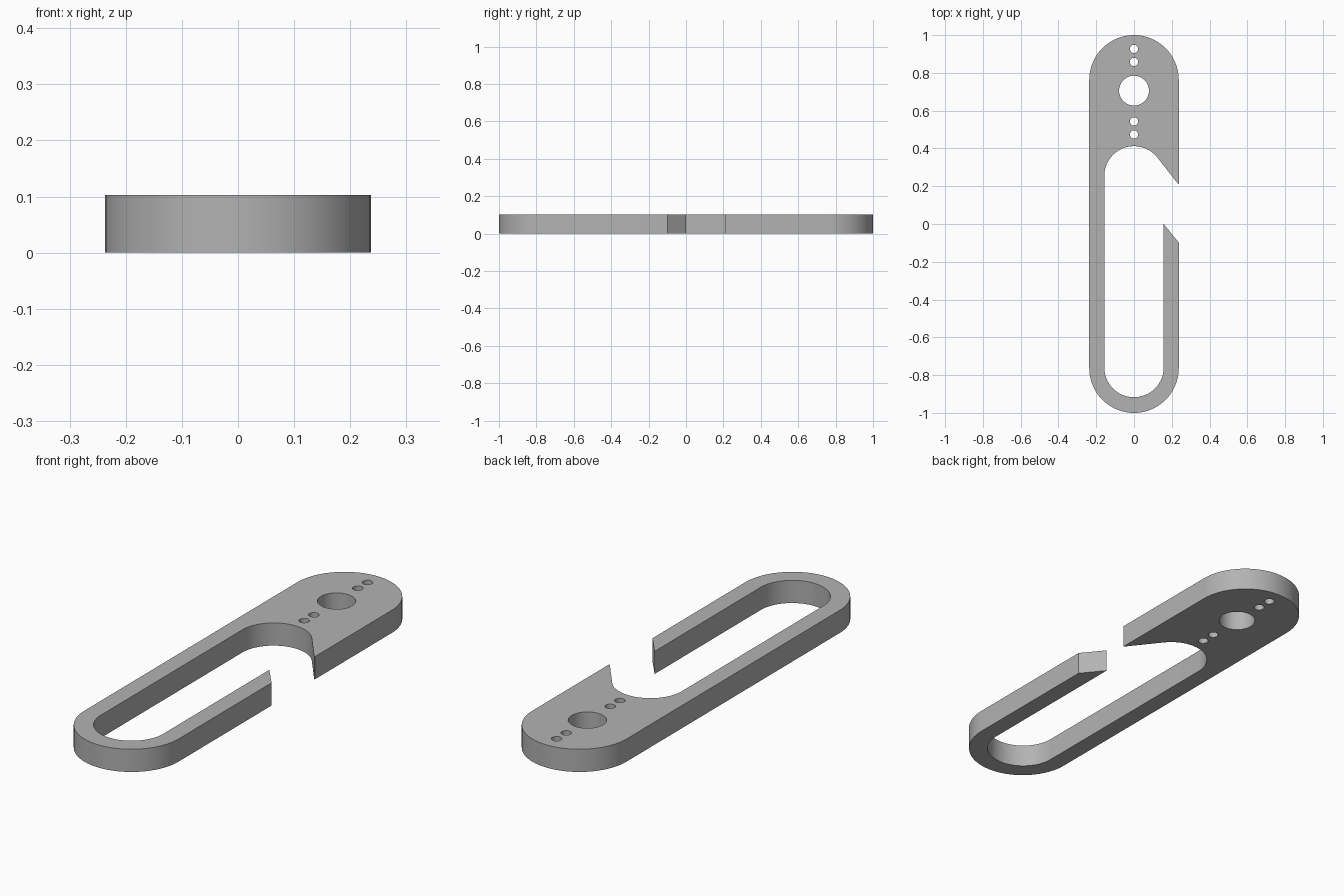
import bpy, bmesh, math

if "Cube" in bpy.data.objects:
    bpy.data.objects.remove(bpy.data.objects["Cube"])

HEIGHT = 0.103
R_OUT, R_IN = 0.237, 0.157
Y_END = 1.0 - R_OUT        # centre of the outer end arcs
Y_SLOT_LOW, Y_SLOT_TOP = -0.76, 0.255


def arc(cy, r, start, end, n):
    """Points on an arc centred on the y axis, angles in degrees."""
    return [(r * math.cos(math.radians(start + (end - start) * i / n)),
             cy + r * math.sin(math.radians(start + (end - start) * i / n)))
            for i in range(n + 1)]


# Open-loop outline: outside from the upper tip round to the lower tip, then back inside
outline = [(0.237, 0.212)]
outline += arc(Y_END, R_OUT, 0, 180, 48)
outline += arc(-Y_END, R_OUT, 180, 360, 48)
outline += [(0.237, -0.098), (R_IN, 0.0)]
outline += arc(Y_SLOT_LOW, R_IN, 0, -180, 40)
outline += arc(Y_SLOT_TOP, R_IN, 180, 38, 34)
outline += [(0.232, 0.214)]

# Large hole and two pairs of small holes
loops = [outline, arc(0.706, 0.079, 0, 360, 40)[:-1]]
for y in (0.927, 0.858, 0.543, 0.474):
    loops.append(arc(y, 0.022, 0, 360, 24)[:-1])

bm = bmesh.new()
edges = []
for pts in loops:
    vs = [bm.verts.new((x, y, 0)) for x, y in pts]
    edges += [bm.edges.new((vs[i - 1], vs[i])) for i in range(len(vs))]
bmesh.ops.triangle_fill(bm, use_beauty=True, use_dissolve=False, edges=edges)

# Thicken the flat profile
ext = bmesh.ops.extrude_face_region(bm, geom=bm.faces[:], use_keep_orig=True)
top = [g for g in ext["geom"] if isinstance(g, bmesh.types.BMVert)]
bmesh.ops.translate(bm, verts=top, vec=(0, 0, HEIGHT))
bmesh.ops.recalc_face_normals(bm, faces=bm.faces[:])

mesh = bpy.data.meshes.new("clip_body")
bm.to_mesh(mesh)
bm.free()
clip = bpy.data.objects.new("clip_body", mesh)
bpy.context.collection.objects.link(clip)

grey = bpy.data.materials.new("plain grey")
grey.diffuse_color = (0.45, 0.45, 0.45, 1)
grey.use_nodes = True
grey.node_tree.nodes["Principled BSDF"].inputs["Base Color"].default_value = grey.diffuse_color
mesh.materials.append(grey)

bpy.context.view_layer.objects.active = clip
clip.select_set(True)
bpy.ops.object.shade_smooth_by_angle(angle=math.radians(30))
